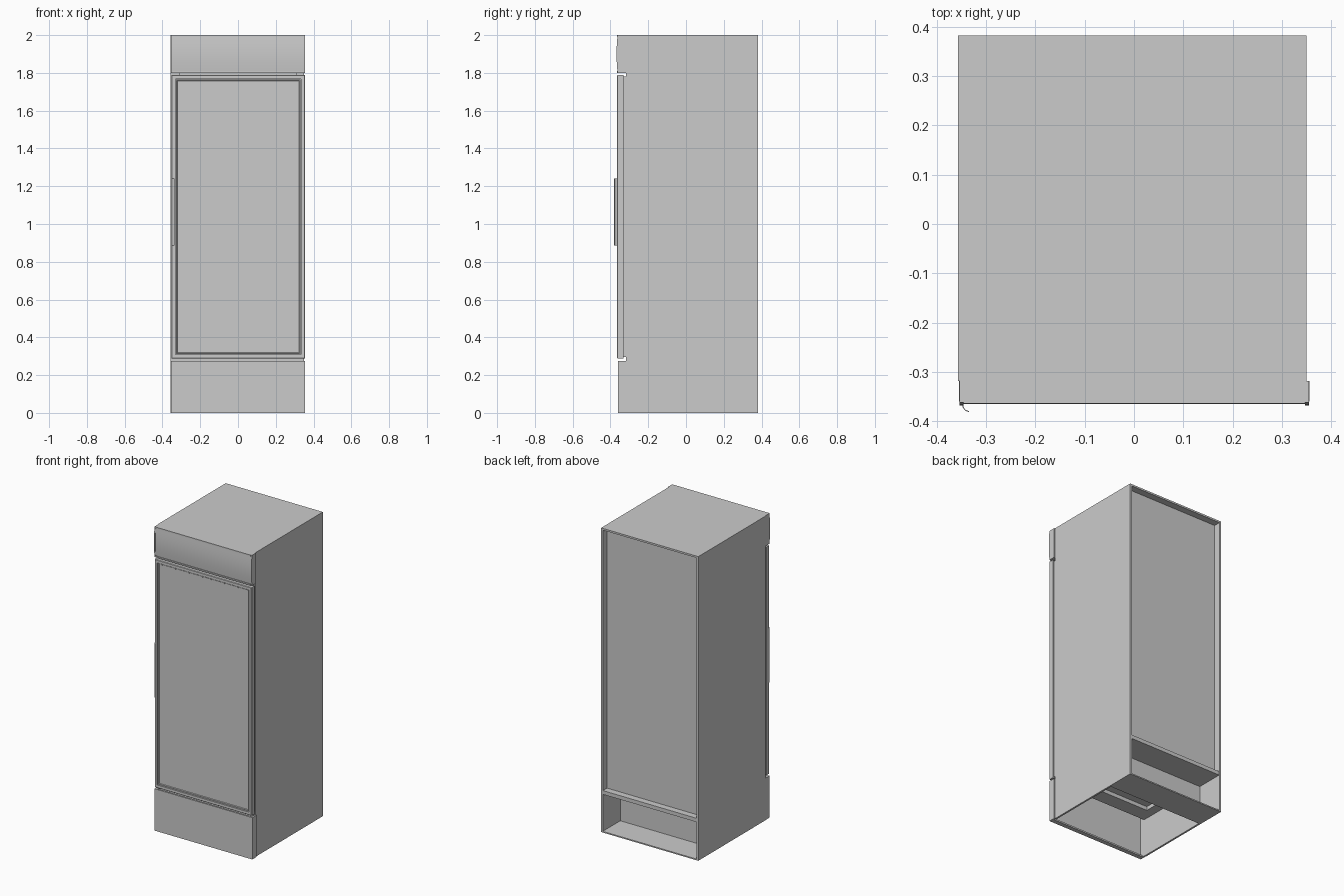
import bpy, bmesh, math

if "Cube" in bpy.data.objects:
    bpy.data.objects.remove(bpy.data.objects["Cube"])


def finish(name, bm, smooth=False):
    bmesh.ops.recalc_face_normals(bm, faces=bm.faces)
    me = bpy.data.meshes.new(name)
    bm.to_mesh(me)
    bm.free()
    ob = bpy.data.objects.new(name, me)
    bpy.context.collection.objects.link(ob)
    if smooth:
        bpy.ops.object.select_all(action='DESELECT')
        ob.select_set(True)
        bpy.context.view_layer.objects.active = ob
        bpy.ops.object.shade_smooth_by_angle(angle=math.radians(30))
    return ob


def box(name, x0, x1, y0, y1, z0, z1):
    bm = bmesh.new()
    bmesh.ops.create_cube(bm, size=1)
    for v in bm.verts:
        v.co = ((x0 + x1) / 2 + v.co.x * (x1 - x0),
                (y0 + y1) / 2 + v.co.y * (y1 - y0),
                (z0 + z1) / 2 + v.co.z * (z1 - z0))
    return finish(name, bm)


def extrude(name, pts, vec, to3d, smooth=True):
    """Closed 2D profile swept along a vector."""
    bm = bmesh.new()
    f = bm.faces.new([bm.verts.new(to3d(*p)) for p in pts])
    g = bmesh.ops.extrude_face_region(bm, geom=[f])['geom']
    bmesh.ops.translate(bm, vec=vec, verts=[v for v in g if isinstance(v, bmesh.types.BMVert)])
    return finish(name, bm, smooth)


def frame(name, x0, x1, z0, z1, profile):
    """Rectangular frame: profile is a closed list of (inset, y)."""
    bm = bmesh.new()
    loops = [[bm.verts.new(c) for c in ((x0 + i, y, z0 + i), (x1 - i, y, z0 + i),
                                        (x1 - i, y, z1 - i), (x0 + i, y, z1 - i))]
             for i, y in profile]
    for k, a in enumerate(loops):
        b = loops[(k + 1) % len(loops)]
        for j in range(4):
            bm.faces.new((a[j], a[(j + 1) % 4], b[(j + 1) % 4], b[j]))
    return finish(name, bm)


# Outer cabinet shell
box("left_side_panel", -0.357, -0.345, -0.318, 0.382, 0, 2)
box("right_side_panel", 0.338, 0.35, -0.318, 0.382, 0, 2)
box("top_panel", -0.345, 0.338, -0.318, 0.382, 1.988, 2)

# Insulated inner body, set in from the rear edge
box("rear_panel", -0.345, 0.338, 0.30, 0.337, 0.275, 1.988)
box("liner_left", -0.345, -0.31, -0.318, 0.30, 0.275, 1.988)
box("liner_right", 0.31, 0.338, -0.318, 0.30, 0.275, 1.988)
box("liner_ceiling", -0.31, 0.31, -0.318, 0.30, 1.80, 1.988)

# Cabinet floor with a stepped rim on its underside
box("cabinet_floor", -0.345, 0.338, -0.318, 0.30, 0.275, 0.29)
box("floor_rim_back", -0.345, 0.338, 0.12, 0.38, 0.25, 0.275)
box("floor_rim_front", -0.345, 0.338, -0.318, -0.22, 0.25, 0.275)
for name, x in (("floor_rim_left", -0.345), ("floor_rim_right", 0.278)):
    box(name, x, x + 0.06, -0.22, 0.12, 0.25, 0.275)

# Rear machine compartment, open at the back
box("compartment_floor", -0.345, 0.338, 0.19, 0.382, 0.0, 0.008)
box("compartment_wall", -0.345, 0.338, 0.19, 0.20, 0.008, 0.25)

# Kick panel with folded side returns and lower lip
box("kick_panel", -0.355, 0.356, -0.36, -0.348, 0, 0.275)
box("kick_return_left", -0.355, -0.343, -0.348, -0.318, 0, 0.275)
box("kick_return_right", 0.344, 0.356, -0.348, -0.318, 0, 0.275)
box("kick_lower_lip", -0.343, 0.344, -0.348, -0.33, 0.0, 0.01)

# Header with bowed front between flush end caps
bow = [(-0.359 - 0.006 * math.sin(math.pi * t / 12), 1.80 + 0.20 * t / 12) for t in range(13)]
extrude("header", [(-0.318, 1.80)] + bow + [(-0.318, 2.0)], (0.693, 0, 0),
        lambda y, z: (-0.346, y, z))
for name, x in (("header_cap_left", -0.354), ("header_cap_right", 0.347)):
    extrude(name, [(-0.318, 1.80)] + [(y - 0.003, z) for y, z in bow] + [(-0.318, 2.0)],
            (0.008, 0, 0), lambda y, z, x=x: (x, y, z))
box("header_lower_trim", -0.346, 0.347, -0.364, -0.32, 1.80, 1.809)
box("header_upper_trim", -0.346, 0.347, -0.364, -0.32, 1.992, 2.0)

# Door: outer frame, narrow groove around the glass, gasket behind
frame("door_frame", -0.352, 0.354, 0.288, 1.788,
      [(0, -0.332), (0, -0.362), (0.003, -0.365), (0.020, -0.365), (0.020, -0.352),
       (0.026, -0.352), (0.026, -0.332)])
frame("glass_bead", -0.328, 0.330, 0.312, 1.764,
      [(0, -0.340), (0, -0.361), (0.004, -0.361), (0.007, -0.356), (0.007, -0.340)])
box("door_glass", -0.323, 0.325, -0.357, -0.336, 0.317, 1.759)
frame("door_gasket", -0.344, 0.346, 0.296, 1.780,
      [(0, -0.318), (0, -0.332), (0.034, -0.332), (0.034, -0.318)])

# Curved pull handle on the door edge
n = 6
arc = [(math.pi / 2 * k / n) for k in range(n + 1)]
outer = [(-0.335 - 0.014 * math.cos(a), -0.363 - 0.018 * math.sin(a)) for a in arc]
inner = [(-0.335 - 0.012 * math.cos(a), -0.363 - 0.016 * math.sin(a)) for a in reversed(arc)]
extrude("door_handle", outer + inner, (0, 0, 0.355), lambda x, y: (x, y, 0.885))
